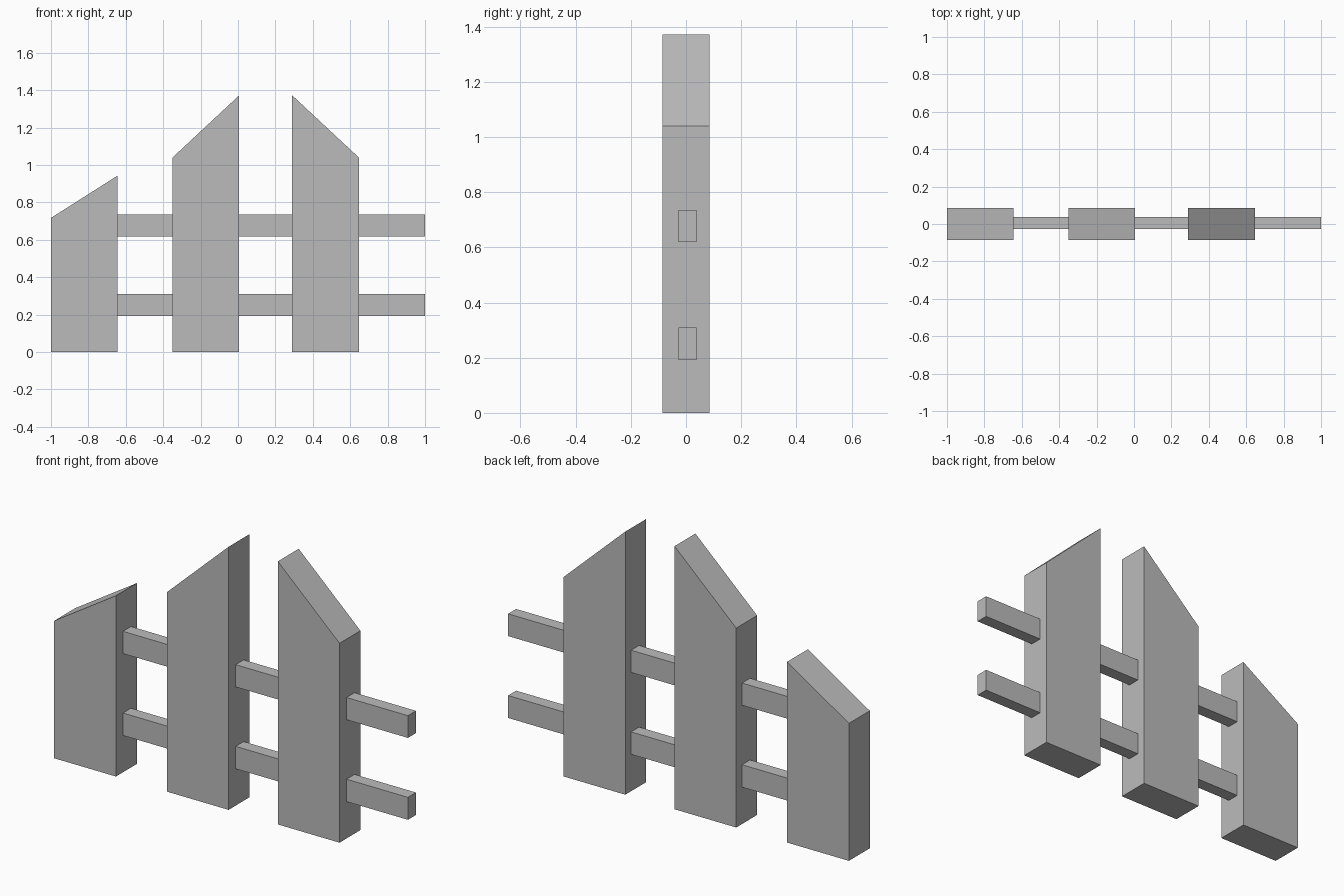
import bpy
import bmesh

cube = bpy.data.objects.get("Cube")
if cube:
    bpy.data.objects.remove(cube)

grey = bpy.data.materials.new("plain_grey")
grey.use_nodes = True
colour = (0.5, 0.5, 0.5, 1)
grey.diffuse_color = colour
grey.node_tree.nodes["Principled BSDF"].inputs["Base Color"].default_value = colour


def extruded(name, profile, y0, y1):
    """Extrude an x-z profile along y into a solid part."""
    bm = bmesh.new()
    face = bm.faces.new([bm.verts.new((x, y0, z)) for x, z in profile])
    grown = bmesh.ops.extrude_face_region(bm, geom=[face])["geom"]
    moved = [v for v in grown if isinstance(v, bmesh.types.BMVert)]
    bmesh.ops.translate(bm, verts=moved, vec=(0, y1 - y0, 0))
    bmesh.ops.recalc_face_normals(bm, faces=bm.faces)
    mesh = bpy.data.meshes.new(name)
    bm.to_mesh(mesh)
    bm.free()
    mesh.materials.append(grey)
    obj = bpy.data.objects.new(name, mesh)
    bpy.context.scene.collection.objects.link(obj)


# Upright boards with slanted tops
WIDTH = 0.356
for name, x, z_left, z_right in (
    ("short_board", -1.0, 0.717, 0.943),
    ("middle_board", -0.35, 1.04, 1.372),
    ("end_board", 0.29, 1.372, 1.04),
):
    extruded(name, [(x, 0), (x + WIDTH, 0), (x + WIDTH, z_right), (x, z_left)],
             -0.086, 0.086)

# Horizontal rails running through the boards
for name, z0, z1 in (("lower_rail", 0.192, 0.309), ("upper_rail", 0.619, 0.735)):
    extruded(name, [(-0.8, z0), (1.0, z0), (1.0, z1), (-0.8, z1)], -0.028, 0.038)
